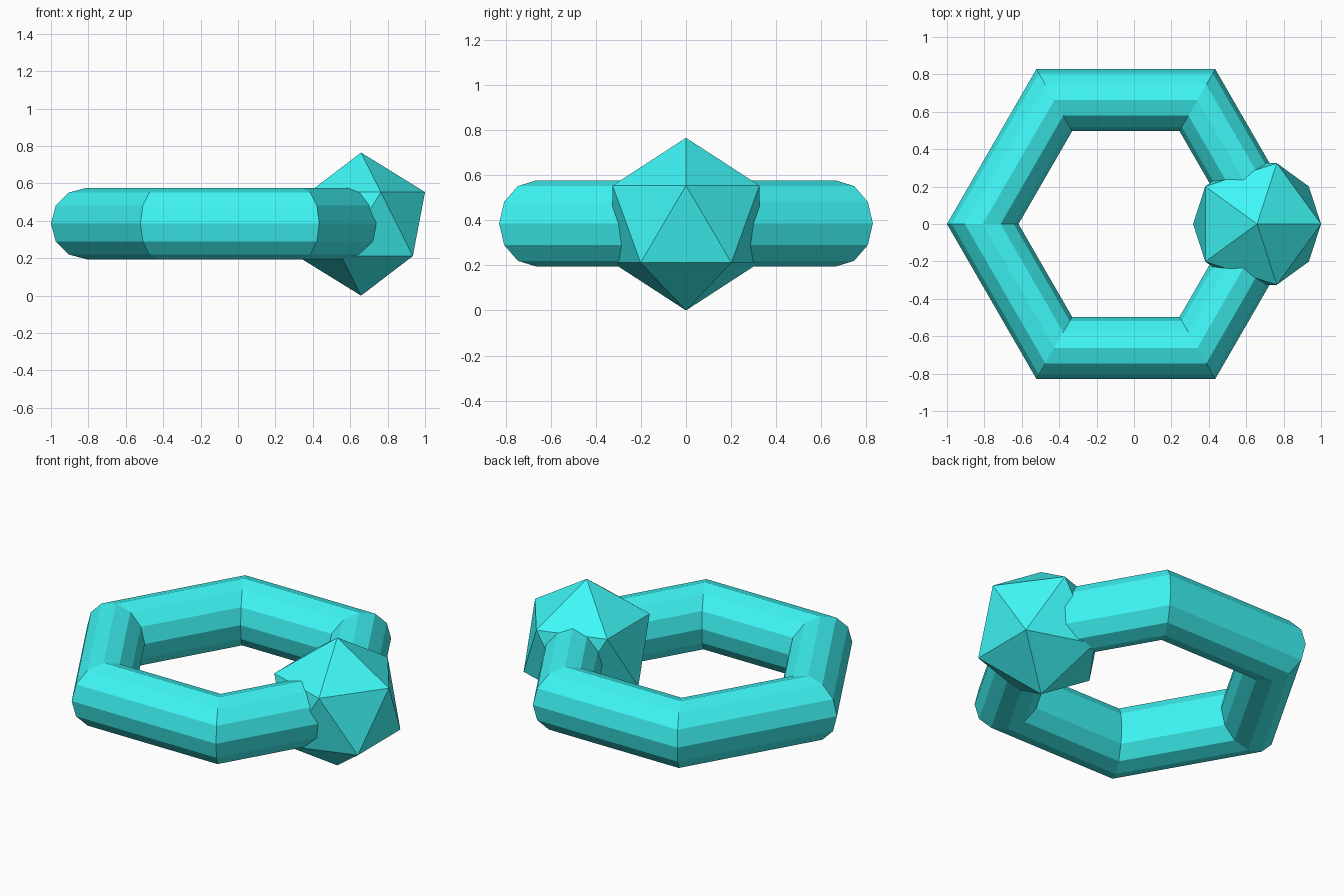
import bpy

if "Cube" in bpy.data.objects:
    bpy.data.objects.remove(bpy.data.objects["Cube"])

# Shared cyan material
mat = bpy.data.materials.new("cyan")
mat.diffuse_color = (0.05, 0.93, 0.93, 1)
mat.use_nodes = True
mat.node_tree.nodes["Principled BSDF"].inputs["Base Color"].default_value = mat.diffuse_color

Z = 0.3825  # common centre height


def finish(name):
    obj = bpy.context.object
    obj.name = name
    obj.data.materials.append(mat)
    bpy.ops.object.shade_flat()
    return obj


# Six-sided ring with a twelve-sided tube
bpy.ops.mesh.primitive_torus_add(major_segments=6, minor_segments=12,
                                 major_radius=0.765, minor_radius=0.1913,
                                 location=(-0.0437, 0, Z + 0.003))
finish("ring_band")

# Twenty-sided gem set on the right corner of the ring
bpy.ops.mesh.primitive_ico_sphere_add(subdivisions=1, radius=0.3825,
                                      location=(0.6579, 0, Z))
finish("ring_gem")
